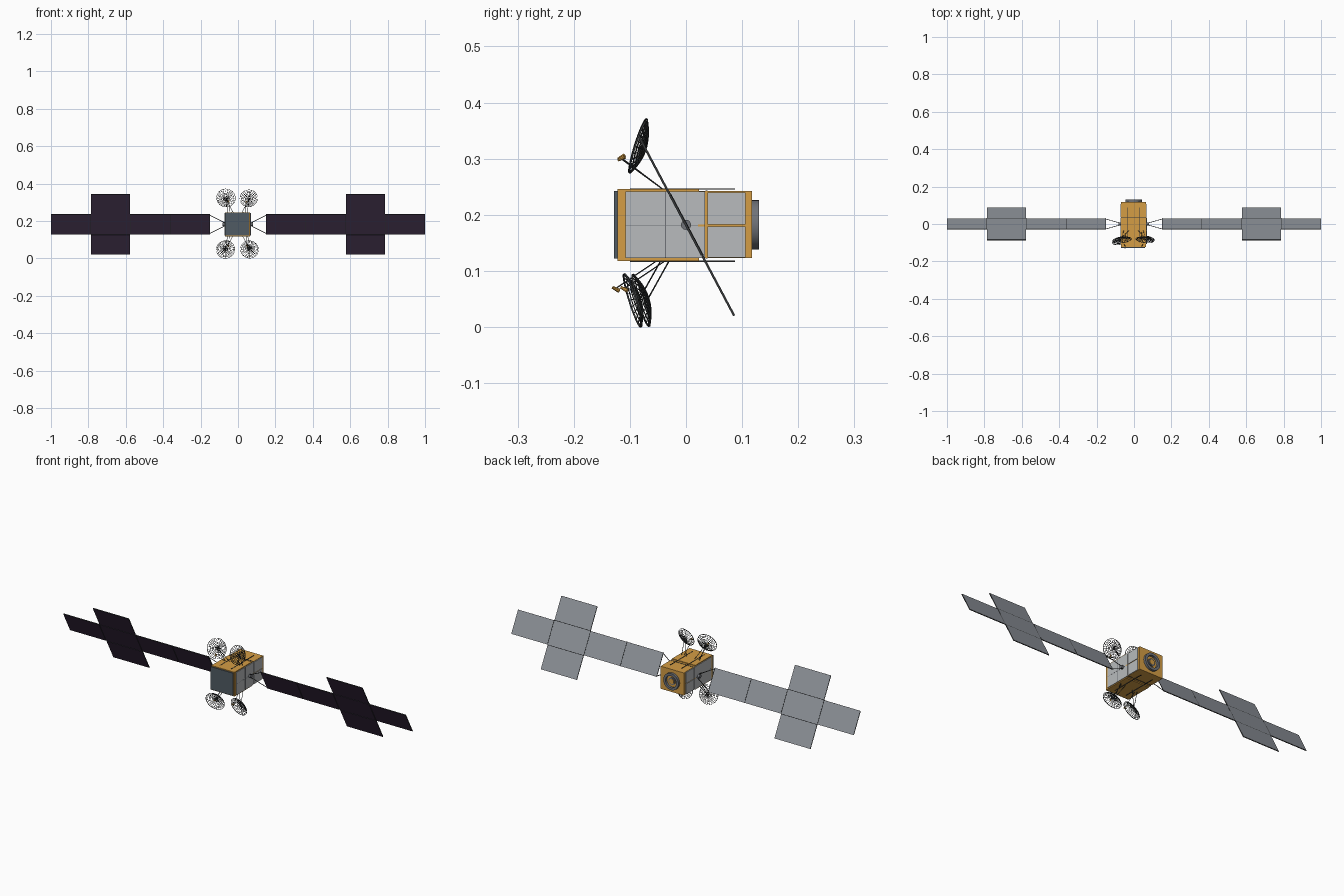
import bpy, bmesh, math
from mathutils import Vector, Matrix

if "Cube" in bpy.data.objects:
    bpy.data.objects.remove(bpy.data.objects["Cube"])


def material(name, r, g, b):
    m = bpy.data.materials.new(name)
    m.use_nodes = True
    m.diffuse_color = (r, g, b, 1)
    bsdf = m.node_tree.nodes["Principled BSDF"]
    bsdf.inputs["Base Color"].default_value = (r, g, b, 1)
    bsdf.inputs["Roughness"].default_value = 0.7
    return m


GOLD = material("gold foil", 0.66, 0.34, 0.06)
LIGHT = material("light grey radiator", 0.48, 0.50, 0.51)
BACK = material("panel back grey", 0.27, 0.29, 0.32)
CELL = material("purple solar cell", 0.045, 0.027, 0.06)
DARK = material("dark strut", 0.035, 0.038, 0.04)
FACE = material("slate front", 0.08, 0.105, 0.125)
METAL = material("nozzle grey", 0.16, 0.17, 0.19)


def finish(name, bm, mats, matrix=None):
    me = bpy.data.meshes.new(name)
    if matrix:
        bm.transform(matrix)
    bm.to_mesh(me)
    bm.free()
    for m in mats:
        me.materials.append(m)
    ob = bpy.data.objects.new(name, me)
    bpy.context.collection.objects.link(ob)
    return ob


def box(name, x, y, z, mat):
    """Box from (min, max) pairs."""
    bm = bmesh.new()
    bmesh.ops.create_cube(bm, size=1)
    size = [b - a for a, b in (x, y, z)]
    mid = [(a + b) / 2 for a, b in (x, y, z)]
    return finish(name, bm, [mat], Matrix.Translation(mid) @ Matrix.Diagonal((*size, 1)))


def rod(name, a, b, radius, mat, sides=6, radius2=None):
    a, b = Vector(a), Vector(b)
    bm = bmesh.new()
    bmesh.ops.create_cone(bm, cap_ends=True, segments=sides, radius1=radius,
                          radius2=radius if radius2 is None else radius2,
                          depth=(b - a).length)
    turn = (b - a).to_track_quat("Z", "Y").to_matrix().to_4x4()
    return finish(name, bm, [mat], Matrix.Translation((a + b) / 2) @ turn)


def lathe(name, profile, mat, matrix, sides=32):
    """Spin (radius, height) points about local z."""
    bm = bmesh.new()
    vs = [bm.verts.new((r, 0, h)) for r, h in profile]
    edges = [bm.edges.new(p) for p in zip(vs, vs[1:])]
    bmesh.ops.spin(bm, geom=vs + edges, cent=(0, 0, 0), axis=(0, 0, 1),
                   angle=math.tau, steps=sides)
    bmesh.ops.remove_doubles(bm, verts=bm.verts, dist=1e-5)
    bmesh.ops.recalc_face_normals(bm, faces=bm.faces)
    return finish(name, bm, [mat], matrix)


# Body
MID = 0.182
LEFT, RIGHT = 0.065, -0.070
box("body", (RIGHT, LEFT), (-0.122, 0.118), (0.123, 0.242), GOLD)
box("front_plate", (RIGHT, 0.059), (-0.128, -0.122), (0.122, 0.242), FACE)
for name, z in (("top", (0.242, 0.246)), ("bottom", (0.118, 0.123))):
    box(name + "_blanket", (RIGHT, LEFT), (-0.122, 0.023), z, GOLD)
    edge = 0.246 if name == "top" else 0.117
    for x in (-0.036, 0.031):
        box(name + "_rail", (x - 0.0015, x + 0.0015), (-0.1, 0.087),
            (edge - 0.0008, edge + 0.0012), DARK)
    face = 0.242 if name == "top" else 0.123
    box(name + "_seam", (RIGHT, LEFT), (0.035, 0.038), (face - 0.001, face + 0.001), DARK)

# Side radiators with gold gaps, a fine seam and the drive hub
for side, x in ((1, LEFT), (-1, RIGHT)):
    def span(a, b):
        return tuple(sorted((x + side * a, x + side * b)))
    box("main_radiator", span(0, 0.003), (-0.108, 0.034), (0.123, 0.241), LIGHT)
    for z in ((0.124, 0.179), (0.183, 0.240)):
        box("rear_radiator", span(0, 0.003), (0.038, 0.106), z, LIGHT)
    box("radiator_gap", span(0.003, 0.0034), (0.021, 0.034), (0.179, 0.183), GOLD)
    box("radiator_seam", span(0.003, 0.0034), (-0.108, 0.021), (0.1802, 0.1812), METAL)
    box("radiator_seam", span(0.003, 0.0034), (-0.037, -0.036), (0.123, 0.241), METAL)
    rod("drive_hub", (x, 0, MID), (x + side * 0.014, 0, MID), 0.009, METAL, 16)

# Rear nozzle ring
rear = Matrix.Translation((-0.0025, 0.118, MID)) @ Matrix.Rotation(-math.pi / 2, 4, "X")
lathe("nozzle_ring", [(0.044, -0.002), (0.044, 0.012), (0.031, 0.012), (0.031, -0.002)],
      METAL, rear)
lathe("nozzle_core", [(0.019, 0), (0.019, 0.005), (0.0, 0.005)], METAL, rear)
lathe("nozzle_tip", [(0.013, 0.0), (0.013, 0.007), (0.0, 0.007)], GOLD, rear)

# Solar wings, tilted about x
TILT = Matrix.Translation((0, 0, 0.1815)) @ Matrix.Rotation(math.radians(28), 4, "X")
PITCH, START, ROW = 0.2125, 0.151, 0.1225


def panel(x, z):
    bm = bmesh.new()
    bmesh.ops.create_cube(bm, size=1)
    bmesh.ops.scale(bm, vec=(PITCH - 0.003, 0.004, ROW - 0.002), verts=bm.verts)
    bm.normal_update()
    for f in bm.faces:
        f.material_index = 0 if f.normal.y < -0.5 else 1 if f.normal.y > 0.5 else 2
    finish("solar_panel", bm, [CELL, BACK, DARK], TILT @ Matrix.Translation((x, 0, z)))


def wing_rod(name, a, b, radius=0.0018):
    rod(name, TILT @ Vector(a), TILT @ Vector(b), radius, DARK)


for s in (1, -1):
    for i in range(4):
        xc = s * (START + PITCH * (i + 0.5) - 0.0005)
        for row in ((-1, 0, 1) if i == 2 else (0,)):
            panel(xc, row * ROW)
        x0 = s * (START + PITCH * i)
        wing_rod("panel_hinge", (x0, 0.001, -ROW / 2), (x0, 0.001, ROW / 2))
        if i == 2:
            for z in (-ROW / 2, ROW / 2):
                wing_rod("row_hinge", (xc - PITCH / 2, 0.001, z), (xc + PITCH / 2, 0.001, z))
    # Yoke between body and wing
    for t in (1, -1):
        wing_rod("yoke_arm", (s * 0.072, 0, t * 0.010), (s * START, 0, t * 0.056))


# Mesh reflector dishes with feeds and struts
def dish(x, y, z, up, radius, toe):
    normal = Vector((toe, -0.95, 0.30 * up)).normalized()
    centre = Vector((x, y, z))
    frame = Matrix.Translation(centre) @ normal.to_track_quat("Z", "Y").to_matrix().to_4x4()
    depth = 0.014
    rings = 7
    profile = [(radius * k / rings, depth * ((k / rings) ** 2 - 0.6)) for k in range(rings + 1)]
    ob = lathe("reflector_dish", profile, DARK, frame, 24)
    wire = ob.modifiers.new("lattice", "WIREFRAME")
    wire.thickness = 0.0022
    wire.use_even_offset = False
    # Rim
    lathe("dish_rim", [(radius - 0.001, 0.004), (radius + 0.0005, 0.004),
                       (radius + 0.0005, 0.007), (radius - 0.001, 0.007),
                       (radius - 0.001, 0.004)], DARK, frame, 24)
    # Feed horn ahead of the dish
    feed = centre + Vector((-0.25 * x, -0.036, -0.019 * up))
    aim = (centre - feed).normalized()
    rod("feed_horn", feed - aim * 0.006, feed + aim * 0.008, 0.0025, GOLD, 8, 0.004)
    # Struts rooted on the body
    deck = MID + up * 0.064
    rod("feed_strut", (x * 0.7, y + 0.038, deck), feed, 0.0011, DARK)
    back = centre - normal * depth * 0.6
    for dx in (-0.014, 0.014):
        rod("dish_strut", (x * 0.62 + dx, y + 0.045, deck), back, 0.0013, DARK)


dish(-0.065, -0.080, 0.321, 1, 0.051, 0.12)
dish(0.058, -0.080, 0.319, 1, 0.048, -0.12)
dish(-0.067, -0.090, 0.049, -1, 0.050, 0.12)
dish(0.062, -0.075, 0.049, -1, 0.049, -0.12)

# Smooth shading with sharp edges on the round parts
bpy.ops.object.select_all(action="DESELECT")
for ob in bpy.data.objects:
    if ob.name.startswith(("nozzle", "drive_hub")):
        ob.select_set(True)
        bpy.context.view_layer.objects.active = ob
bpy.ops.object.shade_smooth_by_angle(angle=math.radians(35))
